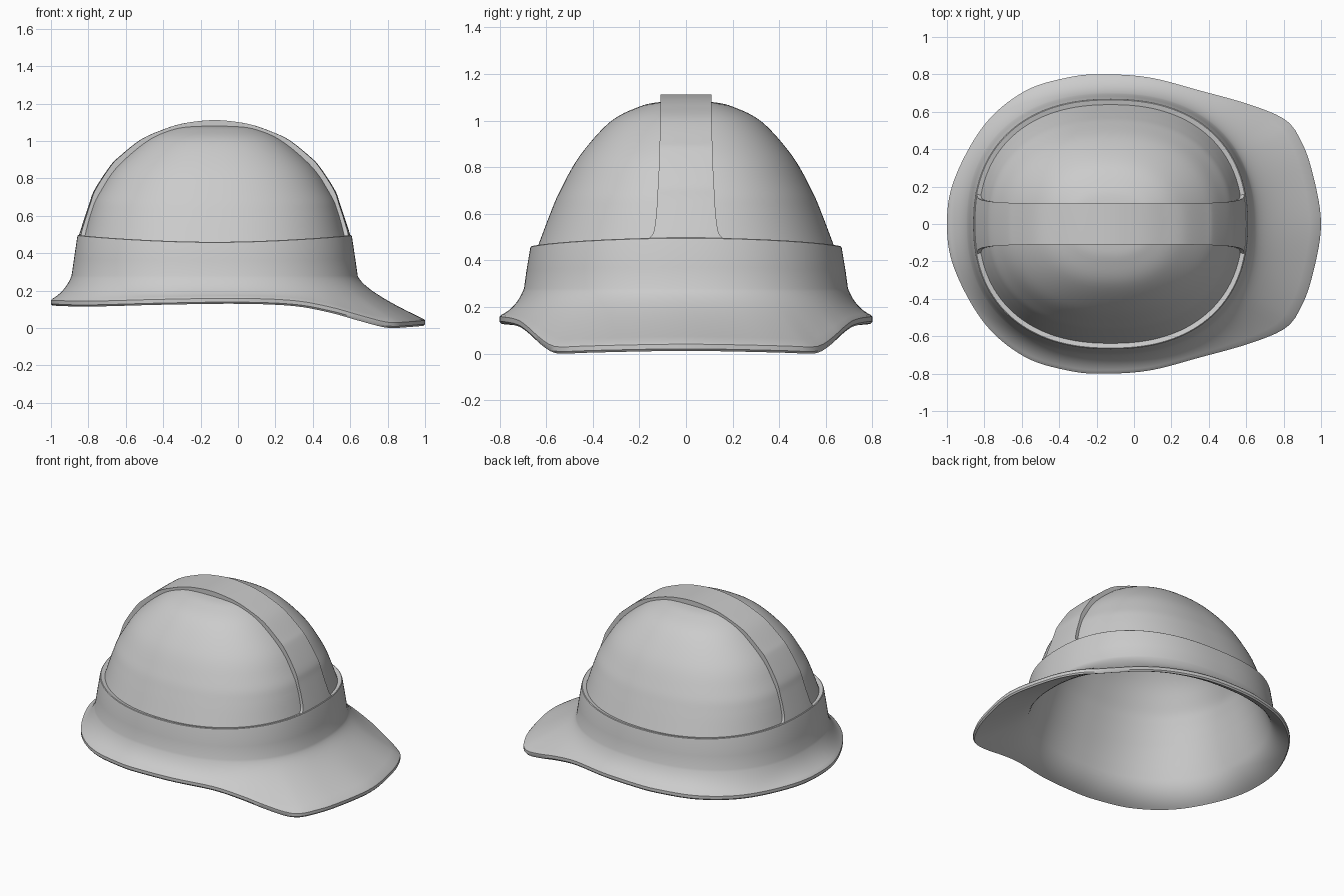
import bpy, bmesh, math

if "Cube" in bpy.data.objects:
    bpy.data.objects.remove(bpy.data.objects["Cube"])

CX = -0.125          # dome axis
N = 160              # segments around


def curve(pts, n):
    """Catmull-Rom through tuples, n samples per span."""
    ext = lambda a, b: tuple(2 * p - q for p, q in zip(a, b))
    p = [ext(pts[0], pts[1])] + list(pts) + [ext(pts[-1], pts[-2])]
    out = []
    for i in range(1, len(p) - 2):
        for k in range(n):
            t = k / n
            out.append(tuple(0.5 * (2 * b + (c - a) * t + (2 * a - 5 * b + 4 * c - d) * t * t
                                    + (3 * b - a - 3 * c + d) * t ** 3)
                             for a, b, c, d in zip(*p[i - 1:i + 3])))
    return out + [tuple(pts[-1])]


def lookup(table, x):
    if x <= table[0][0]:
        return table[0][1]
    for (x0, y0), (x1, y1) in zip(table, table[1:]):
        if x <= x1:
            return y0 + (y1 - y0) * (x - x0) / max(x1 - x0, 1e-9)
    return table[-1][1]


def oval(a, b, th, n=2.3):
    return (abs(math.cos(th) / a) ** n + abs(math.sin(th) / b) ** n) ** (-1 / n)


def finish(bm, name):
    me = bpy.data.meshes.new(name)
    bm.to_mesh(me)
    bm.free()
    ob = bpy.data.objects.new(name, me)
    bpy.context.collection.objects.link(ob)
    bpy.ops.object.select_all(action='DESELECT')
    ob.select_set(True)
    bpy.context.view_layer.objects.active = ob
    bpy.ops.object.shade_smooth_by_angle(angle=math.radians(35))
    return ob


# Brim outline (plan) and the height of its lower edge along x
half_plan = [(-.96, -.24), (-1, 0), (-.96, .24), (-.80, .53), (-.585, .71), (-.345, .785),
             (-.16, .80), (.083, .783), (.35, .714), (.617, .639), (.805, .56),
             (.885, .46), (.95, .29), (1, 0), (.95, -.29)]
plan = curve(half_plan, 12)[12:-12]
brim_r = sorted((math.atan2(max(y, 0), x - CX), math.hypot(x - CX, y)) for x, y in plan)
brim_z = curve([(-1, .12), (-.8, .115), (-.4, .125), (0, .13), (.3, .118), (.5, .082),
                (.65, .04), (.8, .002), (.9, .004), (1, .012)], 8)


def edge(th):
    r = lookup(brim_r, abs(th))
    return r, max(0, lookup(brim_z, CX + r * math.cos(th)))


def rim(dr, dz):
    return lambda th: (edge(th)[0] + dr, edge(th)[1] + dz)


def wall(a, b, z, lift=0.0):
    return lambda th: (oval(a, b, th), z + lift * math.cos(th) ** 2)


def flare(a, b, z, c_out, c_z, dz, t):
    """Point on the curved sweep between the wall foot and the brim edge."""
    def f(th):
        w = oval(a, b, th)
        e, ez = edge(th)
        k = ((1 - t) ** 2, 2 * t * (1 - t), t * t)
        return (k[0] * w + k[1] * (w + c_out) + k[2] * (e - .008),
                k[0] * z + k[1] * c_z + k[2] * (ez + dz))
    return f


# Dome section: height, half length, half width
dome = curve([(.455, .705, .638), (.60, .668, .583), (.70, .632, .54), (.85, .54, .455),
              (.995, .38, .325), (1.06, .255, .20), (1.08, .16, .11), (1.086, .004, .003)], 6)


def dome_rings(inset, drop):
    rings = []
    for z, a, b in dome:
        fade = max(0, 1 - (z - .455) / .3) * .035
        rings.append(wall(max(a - inset, .003), max(b - inset, .002), z - drop, fade))
    return rings


# Shell: one closed loft from the inner crown, round the brim, to the outer crown
inner = [r for r, d in zip(dome_rings(.03, .03), dome) if d[1] > .034]
rings = [wall(.003, .002, 1.055)] + inner[::-1]
rings += [wall(.705, .64, .34)]
rings += [flare(.732, .662, .26, .03, .165, 0, i / 10) for i in range(11)]
rings += [rim(0, .009), rim(0, .029)]
rings += [flare(.765, .695, .28, .03, .20, .037, i / 12) for i in range(12, -1, -1)]
rings += [wall(.752, .684, .36, .01), wall(.735, .669, .45, .035),
          wall(.732, .667, .458, .037), wall(.728, .663, .461, .037)]
rings += dome_rings(0, 0)

bm = bmesh.new()
loops = []
for f in rings:
    row = []
    for i in range(N):
        th = -math.pi + 2 * math.pi * i / N
        r, z = f(th)
        row.append(bm.verts.new((CX + r * math.cos(th), r * math.sin(th), z)))
    loops.append(row)
for a, b in zip(loops, loops[1:]):
    for i in range(N):
        j = (i + 1) % N
        bm.faces.new((a[i], a[j], b[j], b[i]))
bm.faces.new(loops[0])
bm.faces.new(loops[-1])
bmesh.ops.recalc_face_normals(bm, faces=bm.faces)
finish(bm, "helmet_shell")

# Raised centre ridge: flat strip over the crown, flaring into the band at both ends
side = [(.46, .732), (.495, .726), (.66, .672), (.74, .642), (.864, .561), (.917, .51),
        (1.008, .395), (1.06, .28), (1.09, .187), (1.106, .09)]
path = [(-a, z) for z, a in side] + [(0, 1.112)] + [(a, z) for z, a in side[::-1]]
width = [(.46, .175), (.49, .165), (.503, .147), (.53, .136), (.6, .127), (.8, .116), (1.0, .11)]
bm = bmesh.new()
rows = []
for x, z in curve(path, 8):
    w = lookup(width, z)
    row = []
    for k in range(9):
        y = w * (k / 4 - 1)
        bow = (1 - abs(y / .67) ** 2.3) ** (1 / 2.3)
        row.append(bm.verts.new((CX + x * bow, y, z)))
    rows.append(row)
for a, b in zip(rows, rows[1:]):
    for k in range(8):
        bm.faces.new((a[k], b[k], b[k + 1], a[k + 1]))
ridge = finish(bm, "centre_ridge")
mod = ridge.modifiers.new("thickness", 'SOLIDIFY')
mod.thickness = .045
mod.offset = -1
# keep the sharp-edge shading after the thickness is added
while ridge.modifiers[0] != mod and ridge.modifiers.find("thickness") > 0:
    ridge.modifiers.move(ridge.modifiers.find("thickness"), 0)
bpy.ops.object.modifier_apply(modifier="thickness")
bpy.ops.object.shade_smooth_by_angle(angle=math.radians(35))
